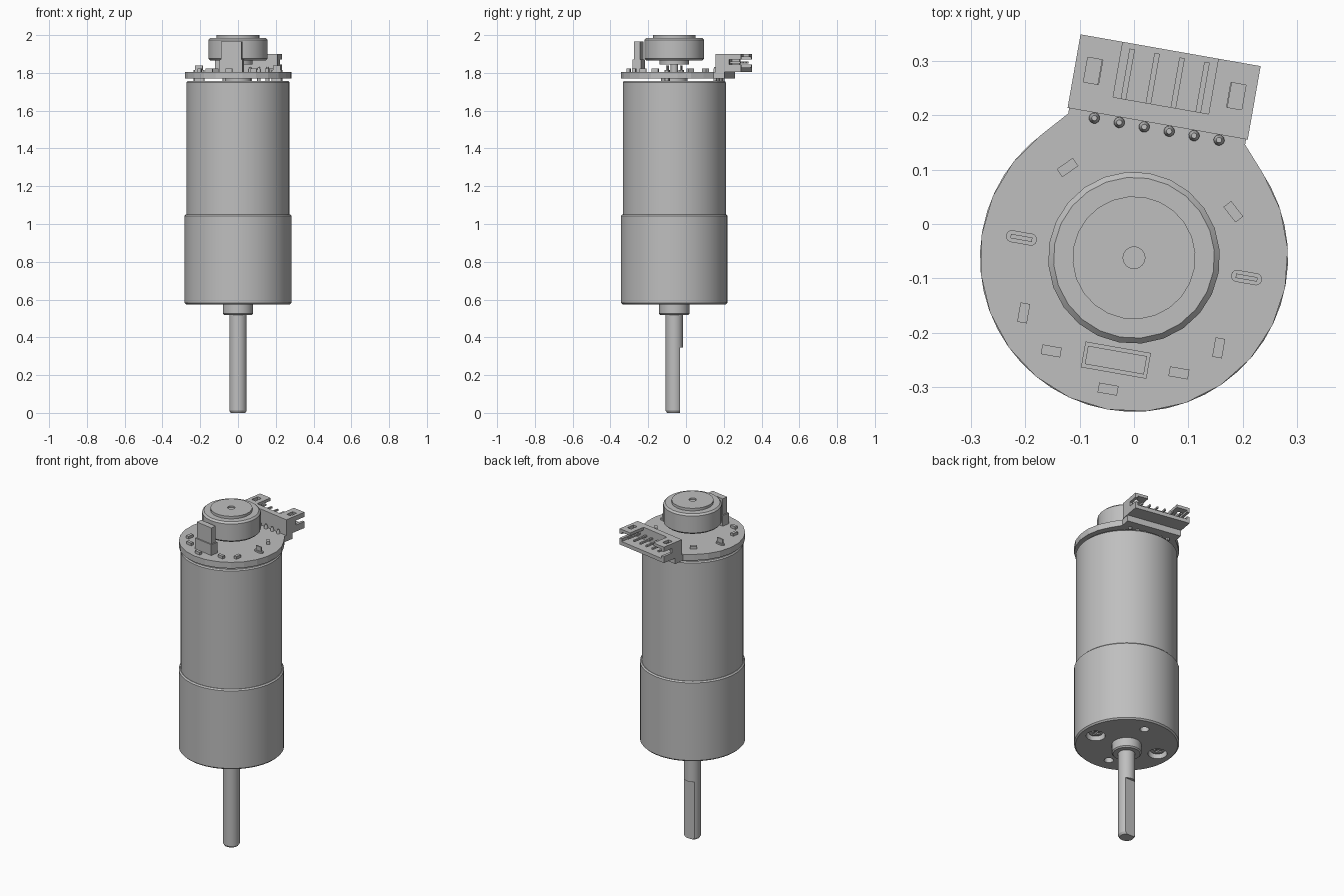
import bpy, bmesh, math
from mathutils import Matrix, Vector

cube = bpy.data.objects.get("Cube")
if cube:
    bpy.data.objects.remove(cube, do_unlink=True)

grey = bpy.data.materials.new("plain_grey")
grey.use_nodes = True
GREY = (0.52, 0.52, 0.52, 1)
grey.diffuse_color = GREY
grey.node_tree.nodes["Principled BSDF"].inputs["Base Color"].default_value = GREY

# Everything is built around the shaft axis, in a frame turned about z
AXIS = Matrix.Translation((0, -0.062, 0))
FRAME = AXIS @ Matrix.Rotation(math.radians(-10), 4, 'Z')


def finish(name, bm, frame=FRAME):
    bmesh.ops.recalc_face_normals(bm, faces=bm.faces)
    mesh = bpy.data.meshes.new(name)
    bm.to_mesh(mesh)
    bm.free()
    obj = bpy.data.objects.new(name, mesh)
    mesh.materials.append(grey)
    bpy.context.collection.objects.link(obj)
    obj.matrix_world = frame
    return obj


def smooth(obj):
    bpy.ops.object.select_all(action='DESELECT')
    obj.select_set(True)
    bpy.context.view_layer.objects.active = obj
    bpy.ops.object.shade_smooth_by_angle(angle=math.radians(30))
    return obj


def lathe(name, profile, at=(0, 0), sides=32, frame=FRAME):
    """Turn a (radius, height) profile about z."""
    bm = bmesh.new()
    verts = [bm.verts.new((r, 0, z)) for r, z in profile]
    edges = [bm.edges.new(pair) for pair in zip(verts, verts[1:])]
    bmesh.ops.spin(bm, geom=verts + edges, cent=(0, 0, 0), axis=(0, 0, 1),
                   angle=math.tau, steps=sides)
    bmesh.ops.remove_doubles(bm, verts=bm.verts, dist=0.0001)
    bmesh.ops.translate(bm, verts=bm.verts, vec=(at[0], at[1], 0))
    return smooth(finish(name, bm, frame))


def rod(name, r, z0, z1, at=(0, 0), sides=32):
    return lathe(name, [(0, z0), (r, z0), (r, z1), (0, z1)], at, sides)


def box(name, u, v, z, frame=FRAME, turn=0):
    """Box from (low, high) ranges, optionally turned about its own centre."""
    bm = bmesh.new()
    size = [b - a for a, b in (u, v, z)]
    mid = Vector([(a + b) / 2 for a, b in (u, v, z)])
    m = Matrix.Translation(mid) @ Matrix.Rotation(math.radians(turn), 4, 'Z') @ Matrix.Diagonal((*size, 1))
    bmesh.ops.create_cube(bm, size=1, matrix=m)
    return finish(name, bm, frame)


def cut(obj, cutter):
    mod = obj.modifiers.new("cut", 'BOOLEAN')
    mod.operation = 'DIFFERENCE'
    mod.solver = 'EXACT'
    mod.object = cutter
    bpy.context.view_layer.update()
    bpy.context.view_layer.objects.active = obj
    bpy.ops.object.modifier_apply(modifier=mod.name)
    bpy.data.objects.remove(cutter, do_unlink=True)


def span(mid, half):
    return mid - half, mid + half


# Output shaft with a flat near its tip
shaft = lathe("output_shaft", [(0, 0), (0.038, 0), (0.046, 0.012), (0.046, 0.6), (0, 0.6)], frame=AXIS)
cut(shaft, box("flat_cutter", (-0.1, 0.1), (0.031, 0.1), (-0.1, 0.345), AXIS))
smooth(shaft)
lathe("shaft_collar", [(0, 0.518), (0.073, 0.518), (0.08, 0.525), (0.08, 0.58), (0, 0.58)])

# Gearbox with screw holes in its lower face
gearbox = lathe("gearbox", [(0, 0.575), (0.275, 0.575), (0.283, 0.583), (0.283, 1.043),
                            (0.276, 1.05), (0, 1.05)], sides=48)
for s in (-1, 1):
    cut(gearbox, rod("recess_cutter", 0.052, 0.5, 0.62, (s * 0.192, 0), 20))
    cut(gearbox, rod("hole_cutter", 0.025, 0.5, 0.65, (0, s * 0.192), 16))
    screw = rod("screw_head", 0.038, 0.595, 0.625, (s * 0.192, 0), 16)
    cut(screw, box("slot_cutter", span(s * 0.192, 0.025), (-0.006, 0.006), (0.55, 0.605)))
    cut(screw, box("slot_cutter", span(s * 0.192, 0.006), (-0.025, 0.025), (0.55, 0.605)))
smooth(gearbox)

# Motor can, bearing boss and rear shaft
lathe("motor_can", [(0, 1.045), (0.273, 1.045), (0.273, 1.75), (0.267, 1.757), (0, 1.757)], sides=48)
rod("bearing_boss", 0.07, 1.75, 1.769)
rod("rear_shaft", 0.02, 1.75, 1.86, sides=20)

# Circuit board: a disc with a tab for the connector
bm = bmesh.new()
outline = [(-0.165, 0.24), (-0.165, 0.298), (0.165, 0.298), (0.165, 0.24)]
for i in range(19):
    a = math.radians(43 - 266 * i / 18)
    outline.append((0.283 * math.cos(a), 0.283 * math.sin(a)))
face = bm.faces.new([bm.verts.new((x, y, 1.77)) for x, y in outline])
extruded = bmesh.ops.extrude_face_region(bm, geom=[face])
bmesh.ops.translate(bm, vec=(0, 0, 0.036),
                    verts=[e for e in extruded["geom"] if isinstance(e, bmesh.types.BMVert)])
finish("circuit_board", bm)
TOP = 1.806

# Magnet disc
lathe("magnet_disc", [(0, 1.845), (0.078, 1.845), (0.078, 1.865), (0.148, 1.865), (0.158, 1.875),
                      (0.158, 1.975), (0.148, 1.985), (0.113, 1.985), (0.113, 2.0),
                      (0.02, 2.0), (0.02, 1.992), (0, 1.992)], sides=24)

# Sensor standing on the board
box("sensor_base", (-0.061, 0.061), span(-0.191, 0.024), (TOP, 1.87))
box("sensor_body", (-0.055, 0.055), span(-0.191, 0.017), (1.87, 1.965))

# Small chips, given as position and turn
chips = [(-0.149, 0.142, 45), (0.165, 0.115, -42), (-0.182, -0.135, 90), (-0.12, -0.195, 0),
         (-0.005, -0.246, 0), (0.118, -0.194, 0), (0.182, -0.136, 90)]
for u, v, turn in chips:
    box("board_chip", span(u, 0.018), span(v, 0.009), (TOP, 1.822), turn=turn)

# Motor terminals poking through the board
for s in (-1, 1):
    u = s * 0.21
    box("terminal_solder", span(u, 0.02), (-0.011, 0.011), (1.757, 1.815))
    for end in (-0.018, 0.018):
        rod("terminal_solder_end", 0.011, 1.757, 1.815, (u + end, 0), 12)
    box("terminal_tab", span(u, 0.02), (-0.004, 0.004), (1.75, 1.84))

# Connector housing: open middle, hollow ends, latch windows and side slots
housing = box("connector_housing", (-0.168, 0.168), (0.25, 0.387), (TOP, 1.9))
cut(housing, box("middle_cutter", (-0.089, 0.089), (0.284, 0.45), (1.828, 1.95)))
cut(housing, box("cavity_cutter", (-0.152, 0.152), (0.284, 0.45), (1.828, 1.883)))
for s in (-1, 1):
    cut(housing, box("window_cutter", span(s * 0.1335, 0.014), span(0.325, 0.023), (1.86, 1.95)))
    cut(housing, box("slot_cutter", span(s * 0.168, 0.03), (0.325, 0.45), (1.845, 1.872)))

# Connector pins and their soldered ends
for i in range(6):
    u = (i - 2.5) * 0.0465
    box("connector_pin", span(u, 0.005), (0.27, 0.377), (1.85, 1.86))
    lathe("pin_solder", [(0, 1.757), (0.01, 1.757), (0.01, TOP + 0.008), (0.005, 1.83), (0, 1.83)],
          (u, 0.24), 12)
